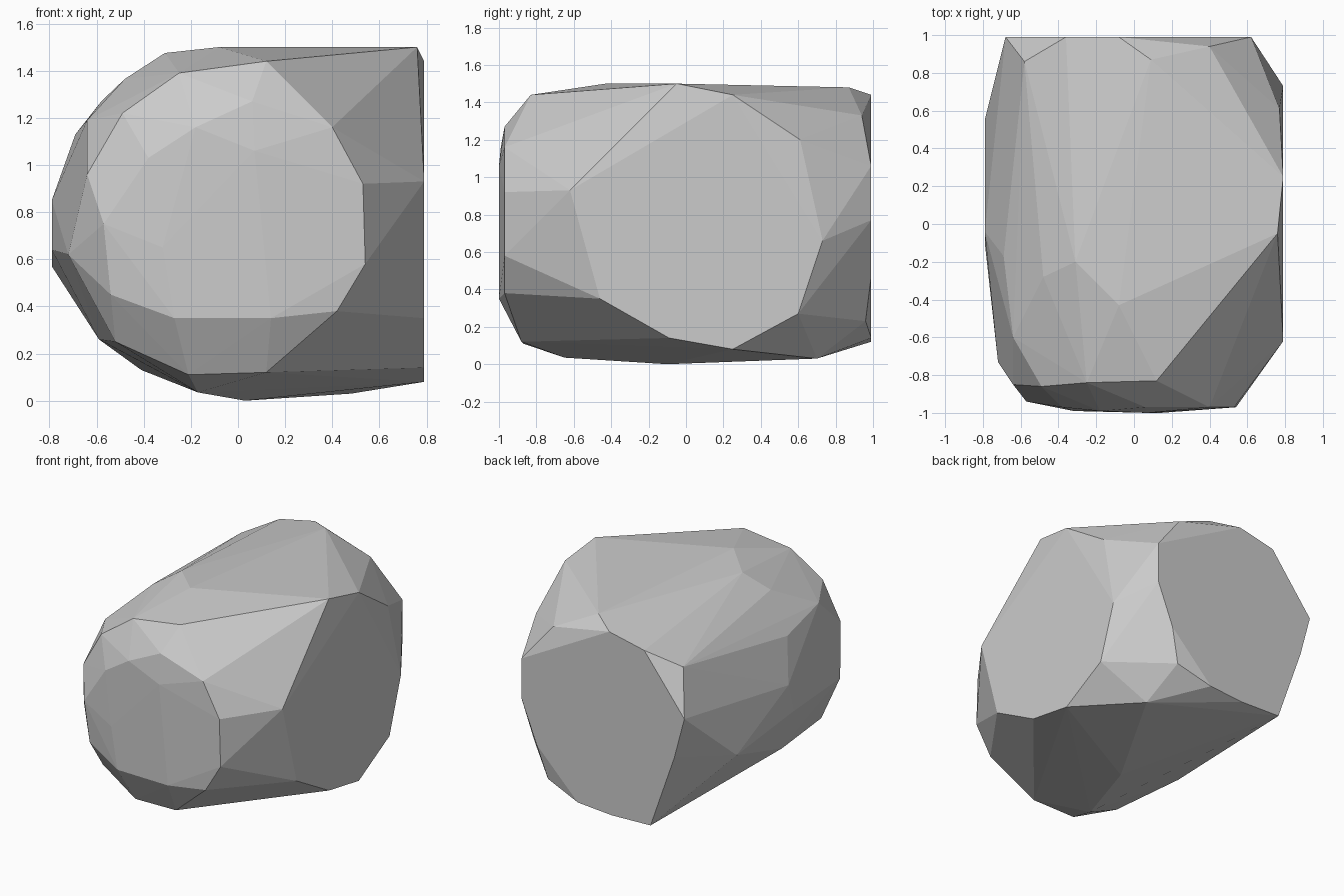
import bpy
import bmesh
import math
from mathutils import Vector

default_cube = bpy.data.objects.get("Cube")
if default_cube:
    bpy.data.objects.remove(default_cube, do_unlink=True)


def make_material(name, colour):
    material = bpy.data.materials.new(name)
    material.use_nodes = True
    material.diffuse_color = colour
    shader = material.node_tree.nodes["Principled BSDF"]
    shader.inputs["Base Color"].default_value = colour
    shader.inputs["Roughness"].default_value = 0.9
    return material


def cleaved_side(axis, depth, outline):
    """Place a flat outline on a plane across the given axis."""
    corners = []
    for first, second in outline:
        corner = [first, second]
        corner.insert(axis, depth)
        corners.append(Vector(corner))
    return corners


def build_hull(name, corners, material):
    """Wrap the corners in a faceted convex shell and merge coplanar faces."""
    mesh = bpy.data.meshes.new(name)
    bm = bmesh.new()
    for corner in corners:
        bm.verts.new(corner)
    hull = bmesh.ops.convex_hull(bm, input=bm.verts[:])
    unused = set(hull["geom_interior"]) | set(hull["geom_unused"])
    loose = [item for item in unused if isinstance(item, bmesh.types.BMVert)]
    bmesh.ops.delete(bm, geom=loose, context="VERTS")
    bmesh.ops.dissolve_limit(bm, angle_limit=math.radians(0.5),
                             verts=bm.verts[:], edges=bm.edges[:])
    bmesh.ops.recalc_face_normals(bm, faces=bm.faces[:])
    for face in bm.faces:
        face.smooth = False
    bm.to_mesh(mesh)
    bm.free()
    mesh.materials.append(material)
    rock = bpy.data.objects.new(name, mesh)
    bpy.context.scene.collection.objects.link(rock)
    return rock


# Broad flat break on the side, as (y, z)
side_break = cleaved_side(0, .79, [
    (.25, 1.44), (.73, .66), (.6, .27), (.25, .08),
    (-.09, .14), (-.46, .35), (-.62, .93)])

# Broad flat break at the back, as (x, z)
back_break = cleaved_side(1, .99, [
    (-.08, 1.44), (-.36, 1.38), (-.68, .97), (-.6, .67), (-.41, .13),
    (-.1, .12), (.17, .14), (.5, .47), (.62, .77), (.62, 1.06)])

# Blunt nose: its rim, then its slightly bulging middle, as (x, z)
nose_rim = cleaved_side(1, -.97, [
    (.06, 1.27), (.4, 1.16), (.53, .92), (.54, .58), (.42, .38)])
nose_middle = cleaved_side(1, -.99, [
    (-.18, 1.16), (-.32, .65), (-.27, .35)])
nose_middle += cleaved_side(1, -1, [(.07, 1.06), (.14, .35)])

# Worn corners around the nose
shoulders = [
    (.12, -.83, 1.44), (-.25, -.84, 1.39), (-.49, -.86, 1.22),
    (-.38, -.97, 1.03), (-.64, -.85, .96), (-.57, -.94, .75),
    (-.72, -.73, .62), (-.54, -.92, .45), (-.52, -.8, .25),
    (-.21, -.87, .11), (.12, -.88, .12)]

# Top ridge and the corners behind it
ridge = [
    (.76, -.05, 1.5), (.77, .61, 1.2), (-.08, -.43, 1.5),
    (-.31, -.2, 1.475), (-.48, -.28, 1.365), (.09, .87, 1.48),
    (.4, .94, 1.33), (-.58, .86, 1.27)]

# Rounded flank and underside
flank = [(-.64, -.6, 1.19), (-.69, -.17, 1.13), (-.79, -.04, .85),
         (-.79, -.1, .64), (-.79, .55, .57), (-.59, -.25, .26)]
underside = [(-.17, -.65, .035), (.03, -.1, 0), (.48, .7, .03),
             (.43, .96, .23)]

stone = make_material("pale grey stone", (0.6, 0.6, 0.6, 1))
build_hull("boulder", side_break + back_break + nose_rim + nose_middle
           + shoulders + ridge + flank + underside, stone)
